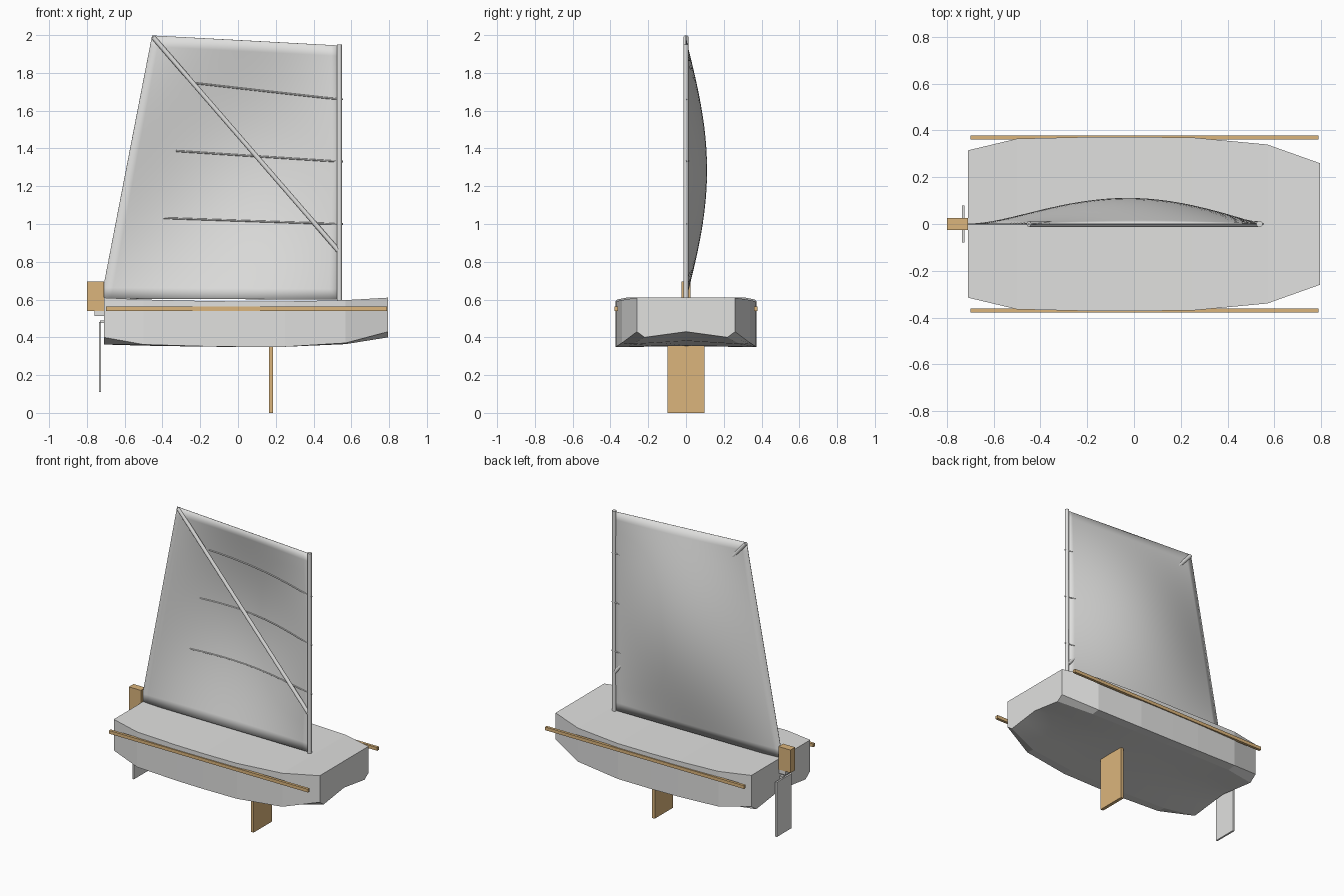
import bpy, bmesh, math
from mathutils import Vector

if "Cube" in bpy.data.objects:
    bpy.data.objects.remove(bpy.data.objects["Cube"])


def material(name, rgb):
    m = bpy.data.materials.new(name)
    m.diffuse_color = (*rgb, 1)
    m.use_nodes = True
    m.node_tree.nodes["Principled BSDF"].inputs["Base Color"].default_value = m.diffuse_color
    return m


GREY = material("pale grey", (0.75, 0.75, 0.74))
WOOD = material("tan wood", (0.71, 0.46, 0.20))


def make(name, verts, faces, mat, smooth=lambda p: False):
    me = bpy.data.meshes.new(name)
    me.from_pydata(verts, [], faces)
    bm = bmesh.new()
    bm.from_mesh(me)
    bmesh.ops.recalc_face_normals(bm, faces=bm.faces)
    bm.to_mesh(me)
    bm.free()
    me.materials.append(mat)
    for p in me.polygons:
        p.use_smooth = smooth(p)
    ob = bpy.data.objects.new(name, me)
    bpy.context.collection.objects.link(ob)
    return ob


def box(name, lo, hi, mat):
    v = [(x, y, z) for x in (lo[0], hi[0]) for y in (lo[1], hi[1]) for z in (lo[2], hi[2])]
    f = [(0, 1, 3, 2), (4, 6, 7, 5), (0, 4, 5, 1), (2, 3, 7, 6), (0, 2, 6, 4), (1, 5, 7, 3)]
    return make(name, v, f, mat)


def tube(name, path, r, n, mat):
    """Round bar along a list of points lying close to the sail plane."""
    path = [Vector(p) for p in path]
    verts, faces = [], []
    for i, p in enumerate(path):
        d = (path[min(i + 1, len(path) - 1)] - path[max(i - 1, 0)]).normalized()
        a = d.cross(Vector((0, 1, 0))).normalized()
        b = d.cross(a)
        verts += [p + r * (a * math.cos(t) + b * math.sin(t))
                  for t in (2 * math.pi * k / n for k in range(n))]
    for i in range(len(path) - 1):
        for k in range(n):
            j = (k + 1) % n
            faces.append((i * n + k, i * n + j, (i + 1) * n + j, (i + 1) * n + k))
    faces += [tuple(range(n)), tuple(range(len(verts) - n, len(verts)))]
    return make(name, verts, faces, mat, lambda p: len(p.vertices) == 4)


# Hull stations: x, half width, deck z, side bottom z, chine z, centre bottom z
stations = [
    (-0.71, 0.315, 0.61, 0.400, 0.362, 0.395),
    (-0.50, 0.365, 0.60, 0.362, 0.356, 0.372),
    (-0.20, 0.372, 0.593, 0.353, 0.351, 0.357),
    (0.00, 0.372, 0.59, 0.350, 0.349, 0.353),
    (0.25, 0.370, 0.59, 0.350, 0.350, 0.356),
    (0.57, 0.340, 0.597, 0.370, 0.364, 0.382),
    (0.795, 0.260, 0.61, 0.430, 0.400, 0.430),
]
verts, faces = [], []
for x, w, deck, side, chine, mid in stations:
    half = [(w, deck), (w, side), (w * 0.84, chine), (w * 0.42, (chine + mid) / 2)]
    ring = half + [(0, mid)] + [(-y, z) for y, z in reversed(half)]
    verts += [(x, y, z) for y, z in ring]
N = 9
for s in range(len(stations) - 1):
    for k in range(N):
        j = (k + 1) % N
        faces.append((s * N + k, s * N + j, (s + 1) * N + j, (s + 1) * N + k))
faces += [tuple(range(N)), tuple(range(len(verts) - N, len(verts)))]
make("hull", verts, faces, GREY,
     lambda p: p.normal.z < -0.7 and abs(p.center.y) < 0.25)

# Rub rails on both sides
for side, label in ((-1, "near"), (1, "far")):
    box("rub_rail_" + label, (-0.70, side * 0.37 - 0.009, 0.54),
        (0.79, side * 0.37 + 0.009, 0.562), WOOD)

# Board under the hull, rudder and its mounting
box("centre_board", (0.165, -0.098, 0.0), (0.186, 0.098, 0.365), WOOD)
box("rudder_head", (-0.80, -0.025, 0.54), (-0.71, 0.025, 0.695), WOOD)
box("rudder_blade", (-0.736, -0.08, 0.11), (-0.724, 0.08, 0.48), GREY)
box("rudder_bracket", (-0.76, -0.02, 0.512), (-0.705, 0.02, 0.54), GREY)
box("rudder_pintle", (-0.73, -0.012, 0.475), (-0.705, 0.012, 0.49), GREY)

# Sail: four-cornered sheet with a soft belly
TACK, HEAD = Vector((0.535, 0, 0.60)), Vector((0.535, 0, 1.945))
CLEW, PEAK = Vector((-0.725, 0, 0.605)), Vector((-0.455, 0, 1.998))


def sail_point(u, v, offset=0.0):
    p = TACK.lerp(HEAD, v).lerp(CLEW.lerp(PEAK, v), u)
    p.y = 0.11 * math.sin(math.pi * u) * math.sin(math.pi * v) + offset
    return p


U, V = 24, 24
verts = [sail_point(i / U, j / V) for j in range(V + 1) for i in range(U + 1)]
faces = [(j * (U + 1) + i, j * (U + 1) + i + 1, (j + 1) * (U + 1) + i + 1, (j + 1) * (U + 1) + i)
         for j in range(V) for i in range(U)]
sail = make("sail", verts, faces, GREY, lambda p: True)
thick = sail.modifiers.new("thickness", "SOLIDIFY")
thick.thickness = 0.003
thick.offset = 0

# Mast and diagonal spar
tube("mast", [(0.537, 0, 0.585), (0.537, 0, 1.95)], 0.0135, 12, GREY)
tube("diagonal_spar", [(0.53, 0, 0.86), (-0.45, 0, 1.99)], 0.0125, 12, GREY)

# Battens lying on the hollow side of the sail: v at mast, u and v at the free end
for n, (v0, u1, v1) in enumerate([(0.297, 0.79, 0.309), (0.543, 0.78, 0.566), (0.788, 0.75, 0.828)]):
    pts = [(0.555, 0, TACK.z + (HEAD.z - TACK.z) * v0)]
    pts += [sail_point(u1 * t / 12, v0 + (v1 - v0) * t / 12, -0.004) for t in range(1, 13)]
    tube("batten_%d" % (n + 1), pts, 0.0045, 6, GREY)
